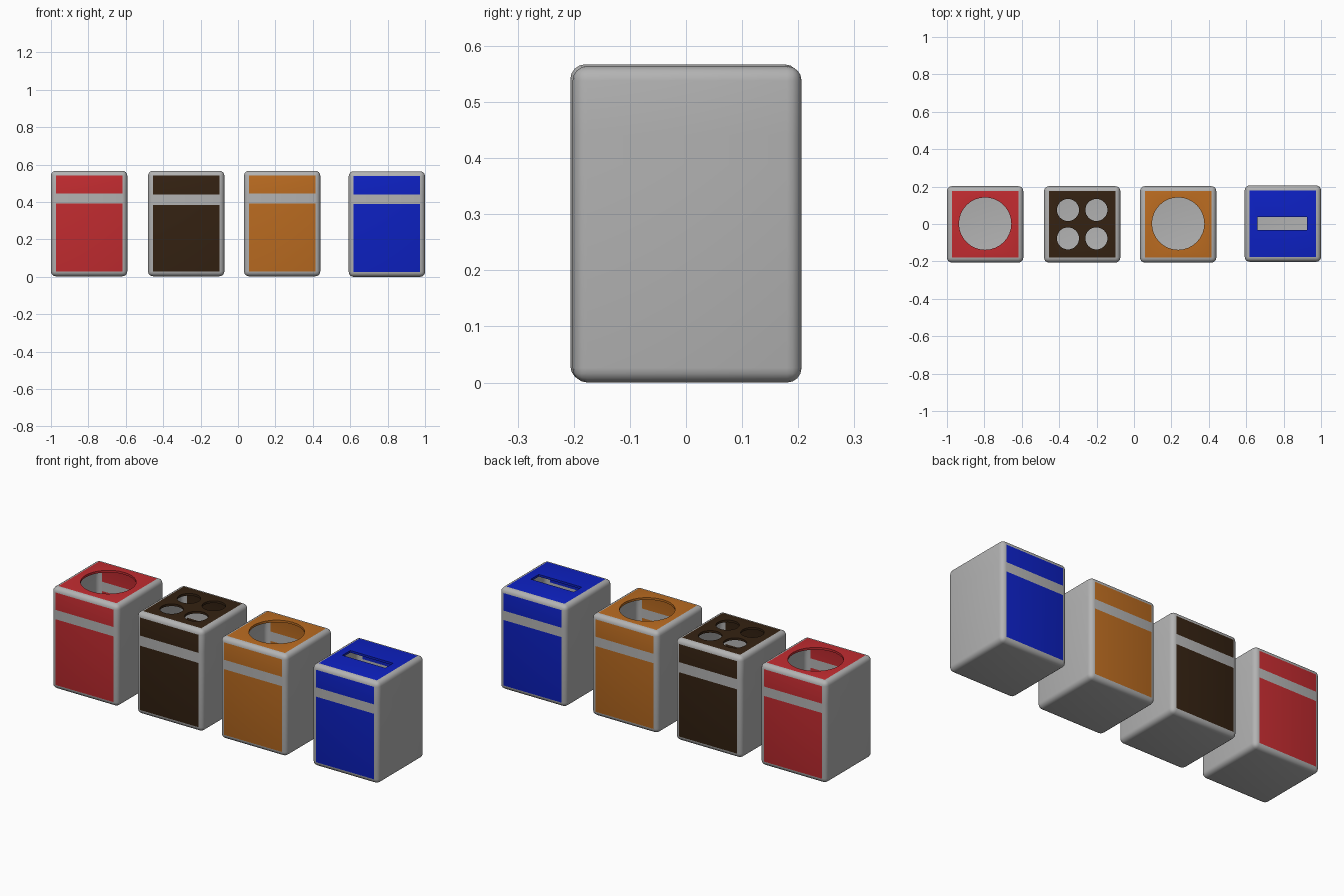
import bpy, bmesh
from math import cos, sin, pi

if "Cube" in bpy.data.objects:
    bpy.data.objects.remove(bpy.data.objects["Cube"])

W, H, R = 0.408, 0.564, 0.026   # bin width/depth, height, edge radius
LIP = 0.012                     # depth of the turned-in rim of each opening


def circle(x, y, r, n=32):
    return [(x + r * cos(2 * pi * i / n), y + r * sin(2 * pi * i / n)) for i in range(n)]


def slot(x0, x1, y0, y1):
    return [(x0, y0), (x1, y0), (x1, y1), (x0, y1)]


def make_bin(name, colour, centre, band, holes):
    cx, cy, z0 = centre
    bm = bmesh.new()
    # Rounded box shell
    bmesh.ops.create_cube(bm, size=1)
    for v in bm.verts:
        v.co.x *= W
        v.co.y *= W
        v.co.z = (v.co.z + 0.5) * H
    bmesh.ops.bevel(bm, geom=bm.edges[:], offset=R, segments=4, profile=0.5,
                    affect='EDGES', clamp_overlap=True)
    # Grey band across front and back
    for z in band:
        bmesh.ops.bisect_plane(bm, geom=bm.verts[:] + bm.edges[:] + bm.faces[:],
                               plane_co=(0, 0, z - z0), plane_no=(0, 0, 1))
    bm.normal_update()
    for f in bm.faces:
        zc = f.calc_center_median().z + z0
        if abs(f.normal.y) > 0.999 and f.calc_area() > 0.005 and not band[0] < zc < band[1]:
            f.material_index = 1
    # Top panel rebuilt with openings
    top = max(bm.faces, key=lambda f: f.calc_center_median().z)
    border = list(top.edges)
    bmesh.ops.delete(bm, geom=[top], context='FACES_ONLY')
    rims = []
    for pts in holes:
        vs = [bm.verts.new((x, y, H)) for x, y in pts]
        rims += [bm.edges.new((vs[i - 1], vs[i])) for i in range(len(vs))]
    fill = bmesh.ops.triangle_fill(bm, edges=border + rims, use_beauty=True,
                                   use_dissolve=False, normal=(0, 0, 1))
    panel = [g for g in fill['geom'] if isinstance(g, bmesh.types.BMFace)]
    bm.normal_update()
    for f in panel:
        f.material_index = 1
        if f.normal.z < 0:
            f.normal_flip()
    # Rims turned down into the bin
    ext = bmesh.ops.extrude_edge_only(bm, edges=rims)['geom']
    for g in ext:
        if isinstance(g, bmesh.types.BMVert):
            g.co.z -= LIP
        elif isinstance(g, bmesh.types.BMFace):
            g.material_index = 1
    bmesh.ops.recalc_face_normals(bm, faces=bm.faces[:])

    me = bpy.data.meshes.new(name)
    bm.to_mesh(me)
    bm.free()
    ob = bpy.data.objects.new(name, me)
    ob.location = (cx, cy, z0)
    bpy.context.collection.objects.link(ob)
    grey = bpy.data.materials.get("shell_grey") or bpy.data.materials.new("shell_grey")
    grey.diffuse_color = (0.45, 0.45, 0.45, 1)
    grey.use_nodes = True
    grey.node_tree.nodes["Principled BSDF"].inputs["Base Color"].default_value = grey.diffuse_color
    mat = bpy.data.materials.new(name + "_panel")
    mat.diffuse_color = (*colour, 1)
    mat.use_nodes = True
    mat.node_tree.nodes["Principled BSDF"].inputs["Base Color"].default_value = mat.diffuse_color
    me.materials.append(grey)
    me.materials.append(mat)
    bpy.ops.object.select_all(action='DESELECT')
    ob.select_set(True)
    bpy.context.view_layer.objects.active = ob
    bpy.ops.object.shade_smooth_by_angle(angle=0.6)


# Four recycling bins, left to right
four = [circle(x, y, 0.059) for x in (-0.076, 0.076) for y in (-0.075, 0.077)]
make_bin("red_bin", (0.55, 0.025, 0.03), (-0.796, -0.002, 0.003), (0.393, 0.445),
         [circle(0, 0.004, 0.14)])
make_bin("brown_bin", (0.035, 0.016, 0.006), (-0.277, -0.002, 0.003), (0.385, 0.441), four)
make_bin("orange_bin", (0.5, 0.15, 0.015), (0.236, -0.002, 0.003), (0.393, 0.445),
         [circle(0, 0.004, 0.14)])
make_bin("blue_bin", (0.004, 0.015, 0.55), (0.796, 0.002, 0), (0.389, 0.441),
         [slot(-0.135, 0.128, -0.033, 0.036)])
